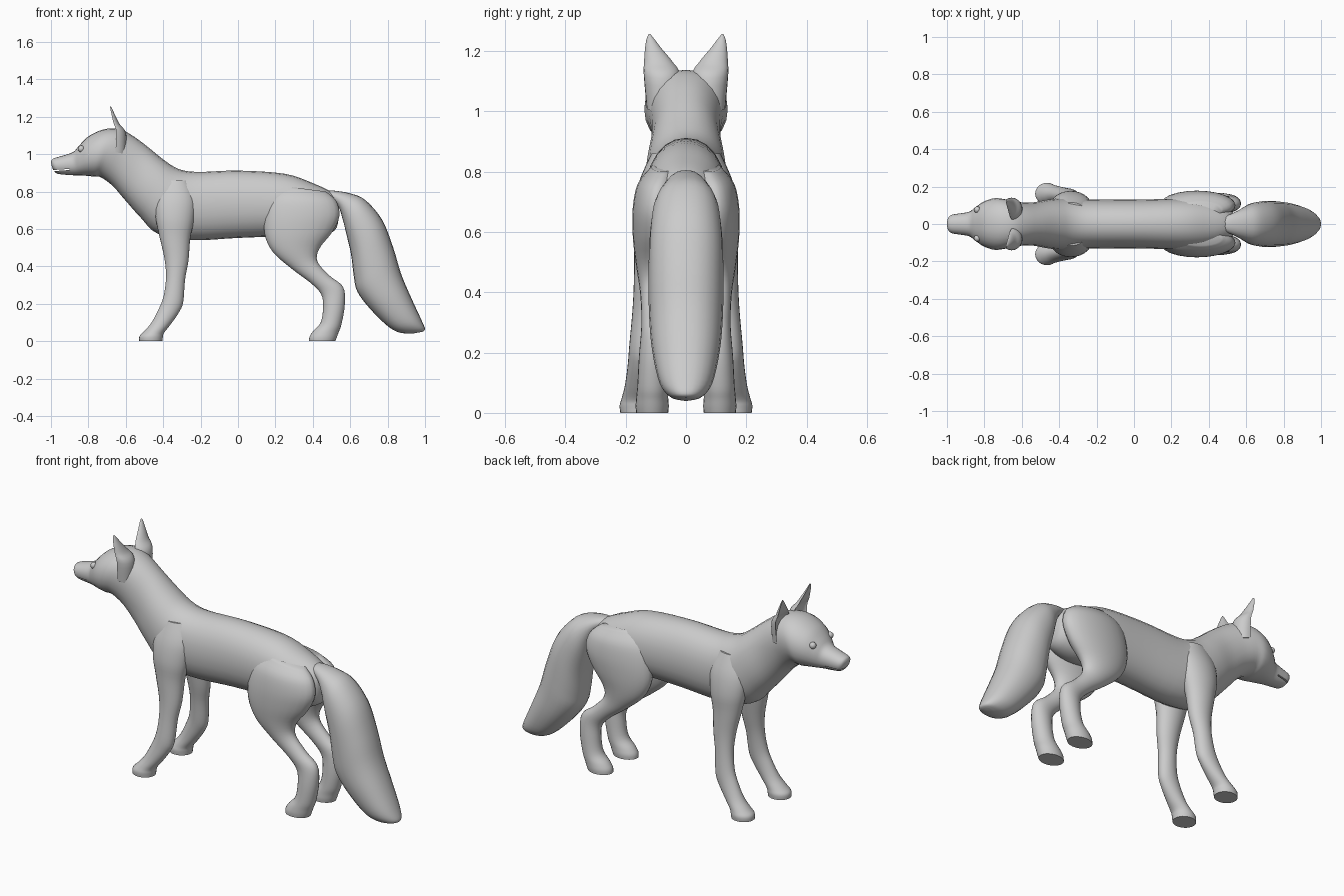
import bpy, bmesh, math
from mathutils import Vector

SIDES, STEPS = 24, 4


def spline(rows):
    """Catmull-Rom interpolation through rows of numbers."""
    out = []
    for i in range(len(rows) - 1):
        a, b, c, d = (rows[max(i - 1, 0)], rows[i], rows[i + 1],
                      rows[min(i + 2, len(rows) - 1)])
        for k in range(STEPS):
            t = k / STEPS
            out.append([0.5 * (2 * q + (r - p) * t + (2 * p - 5 * q + 4 * r - s) * t * t
                               + (3 * q - p - 3 * r + s) * t ** 3)
                        for p, q, r, s in zip(a, b, c, d)])
    return out + [list(rows[-1])]


def loft(name, rows, side=1, power=2.0, dent=0.0):
    """Each row: x, z of one profile edge, x, z of the other edge, half width, y centre."""
    bm = bmesh.new()
    rings = []
    for x1, z1, x2, z2, w, y in spline(rows):
        a, b = Vector((x1, 0, z1)), Vector((x2, 0, z2))
        mid, half = (a + b) / 2, (a - b) / 2
        ring = []
        for i in range(SIDES):
            t = 2 * math.pi * i / SIDES
            c, s = math.cos(t), math.sin(t)
            c = math.copysign(abs(c) ** (2 / power), c)
            s = math.copysign(abs(s) ** (2 / power), s)
            if dent and c > 0:
                c *= -dent          # hollow front
            p = mid + half * c
            ring.append(bm.verts.new((p.x, side * (y + w * s), p.z)))
        rings.append(ring)
    for r, q in zip(rings, rings[1:]):
        for i in range(SIDES):
            j = (i + 1) % SIDES
            bm.faces.new((r[i], r[j], q[j], q[i]))
    bm.faces.new(rings[0])
    bm.faces.new(rings[-1])
    bmesh.ops.recalc_face_normals(bm, faces=bm.faces)
    me = bpy.data.meshes.new(name)
    bm.to_mesh(me)
    bm.free()
    for p in me.polygons:
        p.use_smooth = True
    me.set_sharp_from_angle(angle=math.radians(50))
    ob = bpy.data.objects.new(name, me)
    bpy.context.collection.objects.link(ob)
    return ob


# Torso, neck, head and muzzle in one skin, from rump to nose
body = loft("body", [
    (.540, .73, .540, .67, .025, 0),
    (.510, .79, .515, .59, .08, 0),
    (.400, .845, .40, .55, .125, 0),
    (.250, .895, .25, .56, .135, 0),
    (.000, .912, .00, .552, .13, 0),
    (-.220, .905, -.25, .54, .132, 0),
    (-.320, .922, -.43, .575, .138, 0),
    (-.400, .972, -.52, .66, .13, 0),
    (-.490, 1.045, -.60, .75, .115, 0),
    (-.570, 1.103, -.67, .83, .118, 0),
    (-.640, 1.135, -.735, .877, .132, 0),
    (-.720, 1.132, -.77, .88, .138, 0),
    (-.800, 1.095, -.805, .884, .12, 0),
    (-.850, 1.045, -.845, .886, .09, 0),
    (-.880, 1.012, -.88, .887, .066, 0),
    (-.930, .994, -.925, .890, .057, 0),
    (-.975, .981, -.967, .896, .05, 0),
    (-.994, .972, -.985, .912, .038, 0),
    (-1.00, .958, -.995, .932, .018, 0),
], power=2.15)

# Mouth slit
bpy.ops.mesh.primitive_cube_add(size=1, location=(-.96, 0, .914))
slit = bpy.context.object
slit.name = "mouth_cutter"
slit.scale = (.12, .2, .006)
slit.rotation_euler.y = math.radians(-4)
slit.hide_render = True
slit.hide_set(True)
cut = body.modifiers.new("mouth", 'BOOLEAN')
cut.operation, cut.object, cut.solver = 'DIFFERENCE', slit, 'EXACT'

# Bushy tail
loft("tail", [
    (.460, .80, .480, .75, .035, 0),
    (.510, .805, .535, .72, .055, 0),
    (.600, .79, .560, .65, .085, 0),
    (.680, .755, .580, .57, .11, 0),
    (.770, .65, .605, .46, .122, 0),
    (.830, .50, .620, .34, .124, 0),
    (.872, .36, .638, .265, .122, 0),
    (.927, .23, .700, .18, .112, 0),
    (.980, .115, .795, .085, .088, 0),
    (1.00, .065, .860, .047, .055, 0),
    (.985, .05, .930, .040, .02, 0),
], power=2.2)

for side, tag in ((1, "left"), (-1, "right")):
    # Front leg from shoulder to paw
    loft("front_leg_" + tag, [
        (-.400, .86, -.27, .86, .035, .08),
        (-.440, .76, -.23, .76, .060, .098),
        (-.440, .66, -.235, .65, .066, .11),
        (-.420, .56, -.255, .55, .058, .115),
        (-.393, .44, -.265, .43, .048, .125),
        (-.385, .34, -.283, .33, .041, .137),
        (-.398, .24, -.293, .21, .040, .148),
        (-.425, .17, -.315, .155, .040, .153),
        (-.462, .10, -.360, .09, .044, .158),
        (-.500, .055, -.395, .045, .052, .161),
        (-.526, .028, -.402, .022, .058, .162),
        (-.528, .00, -.405, .00, .056, .162),
    ], side)

    # Hind leg from haunch to paw
    loft("hind_leg_" + tag, [
        (.240, .83, .470, .80, .04, .075),
        (.175, .77, .525, .75, .068, .092),
        (.145, .68, .542, .67, .076, .101),
        (.143, .57, .505, .585, .072, .104),
        (.188, .475, .435, .495, .058, .107),
        (.290, .385, .425, .425, .045, .108),
        (.390, .31, .490, .35, .040, .108),
        (.445, .25, .562, .29, .040, .109),
        (.455, .18, .571, .195, .046, .110),
        (.442, .10, .553, .09, .050, .111),
        (.403, .055, .537, .045, .053, .112),
        (.383, .025, .528, .02, .055, .112),
        (.380, .00, .520, .00, .053, .112),
    ], side)

    # Hollow pointed ear
    loft("ear_" + tag, [
        (-.710, 1.02, -.600, 1.00, .050, .080),
        (-.705, 1.13, -.598, 1.11, .060, .080),
        (-.698, 1.17, -.632, 1.16, .047, .092),
        (-.695, 1.21, -.655, 1.205, .028, .108),
        (-.692, 1.24, -.672, 1.24, .013, .118),
        (-.688, 1.256, -.68, 1.256, .003, .121),
    ], side, dent=0.3)

    # Eye
    bpy.ops.mesh.primitive_uv_sphere_add(segments=16, ring_count=10, radius=.018,
                                         location=(-.838, side * .076, 1.028))
    eye = bpy.context.object
    eye.name = "eye_" + tag
    bpy.ops.object.shade_smooth()
